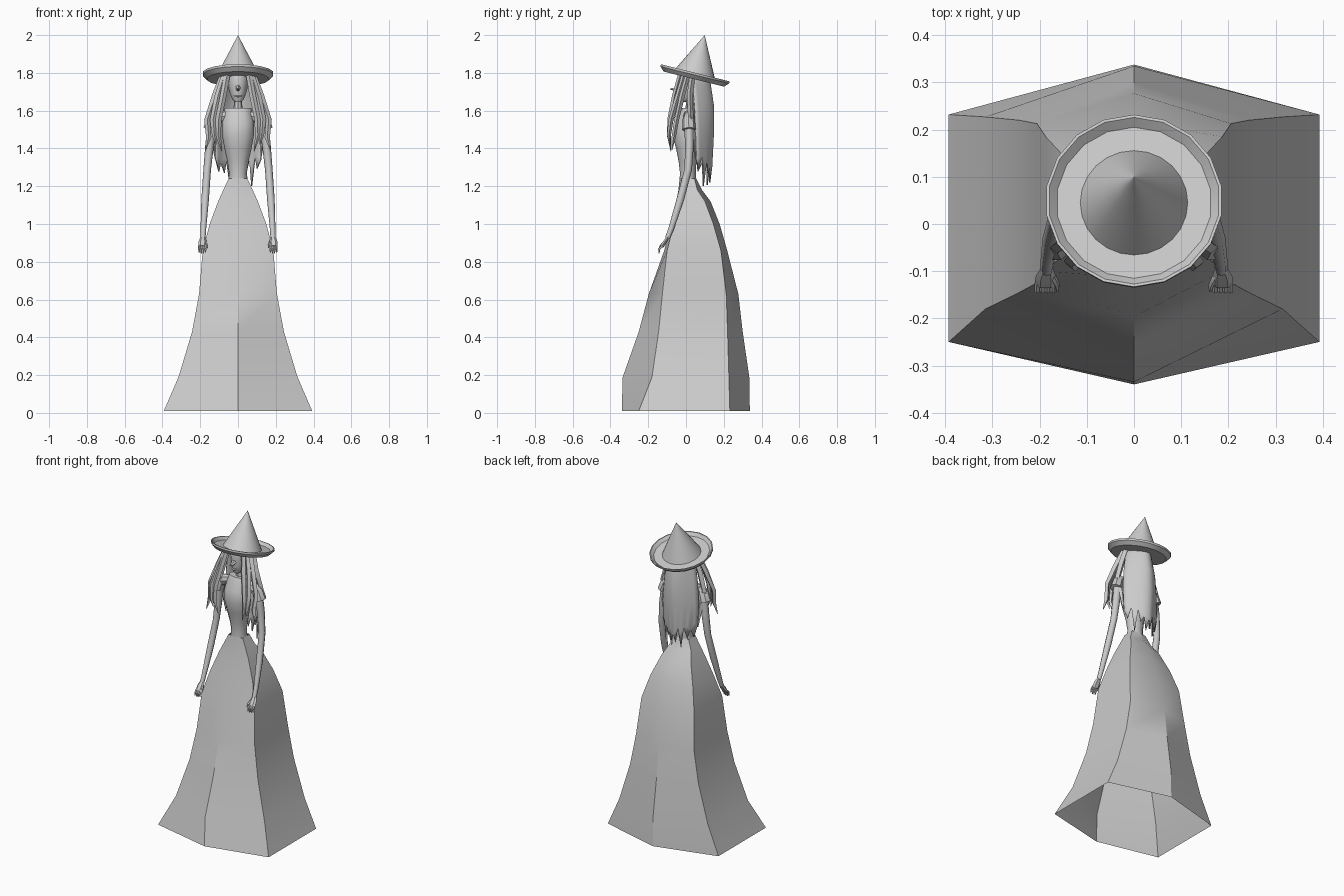
import bpy, bmesh, math
from mathutils import Vector, Matrix

grey = bpy.data.materials.new("grey")
grey.diffuse_color = (0.6, 0.6, 0.6, 1)


def finish(name, bm, angle=30):
    bmesh.ops.recalc_face_normals(bm, faces=bm.faces)
    me = bpy.data.meshes.new(name)
    bm.to_mesh(me)
    bm.free()
    ob = bpy.data.objects.new(name, me)
    bpy.context.collection.objects.link(ob)
    me.materials.append(grey)
    bpy.ops.object.select_all(action='DESELECT')
    ob.select_set(True)
    bpy.context.view_layer.objects.active = ob
    bpy.ops.object.shade_smooth_by_angle(angle=math.radians(angle))
    return ob


def loft(name, rings, caps=(True, True), angle=30):
    """Skin a list of equal-length closed rings."""
    bm = bmesh.new()
    rows = [[bm.verts.new(p) for p in r] for r in rings]
    n = len(rows[0])
    for a, b in zip(rows, rows[1:]):
        for i in range(n):
            j = (i + 1) % n
            bm.faces.new((a[i], a[j], b[j], b[i]))
    if caps[0]:
        bm.faces.new(rows[0])
    if caps[1]:
        bm.faces.new(rows[-1])
    return finish(name, bm, angle)


def ellipse(c, rx, ry, n):
    return [(c[0] + rx * math.sin(2 * math.pi * i / n),
             c[1] - ry * math.cos(2 * math.pi * i / n), c[2]) for i in range(n)]


def tube(name, path, radii, n=6, flat=1.0, angle=30):
    """Tapered tube along a path; flat squashes it across y."""
    pts = [Vector(p) for p in path]
    rings = []
    for k, p in enumerate(pts):
        t = (pts[min(k + 1, len(pts) - 1)] - pts[max(k - 1, 0)]).normalized()
        ref = Vector((0, 1, 0)) if abs(t.y) < 0.9 else Vector((0, 0, 1))
        u = ref.cross(t).normalized()
        v = t.cross(u)
        r = radii[k]
        rings.append([p + u * r * math.cos(2 * math.pi * i / n)
                      + v * r * flat * math.sin(2 * math.pi * i / n) for i in range(n)])
    return loft(name, rings, angle=angle)


# Six-panelled open skirt: z, half width, front middle, front corner, back corner, back middle
skirt = [(0.01, 0.393, -0.34, -0.25, 0.232, 0.338),
         (0.19, 0.315, -0.335, -0.18, 0.227, 0.335),
         (0.43, 0.243, -0.25, -0.145, 0.22, 0.30),
         (0.63, 0.206, -0.197, -0.125, 0.213, 0.277),
         (0.86, 0.187, -0.115, -0.10, 0.185, 0.218),
         (1.00, 0.150, -0.08, -0.065, 0.145, 0.178),
         (1.12, 0.105, -0.052, -0.042, 0.10, 0.13),
         (1.18, 0.078, -0.04, -0.032, 0.06, 0.085),
         (1.24, 0.050, -0.034, -0.024, 0.045, 0.055)]
loft("skirt", [[(0, f, z), (w, fc, z), (w, bc, z), (0, b, z), (-w, bc, z), (-w, fc, z)]
               for z, w, f, fc, bc, b in skirt], caps=(False, False), angle=28)

# Fitted bodice: z, centre y, half width, half depth
bodice = [(1.22, 0.01, 0.052, 0.045), (1.27, 0.01, 0.047, 0.042), (1.33, 0.008, 0.056, 0.047),
          (1.40, 0.002, 0.072, 0.055), (1.47, -0.005, 0.084, 0.066), (1.54, 0.0, 0.084, 0.06),
          (1.615, 0.015, 0.070, 0.035)]
loft("bodice", [ellipse((0, y, z), rx, ry, 12) for z, y, rx, ry in bodice], angle=40)

# Neck and head
loft("neck", [ellipse((0, 0.02, 1.59), 0.024, 0.024, 8),
              ellipse((0, 0.025, 1.69), 0.020, 0.022, 8)])
head = [(1.645, -0.012, 0.016, 0.016), (1.66, -0.003, 0.030, 0.032), (1.69, 0.01, 0.042, 0.052),
        (1.73, 0.025, 0.053, 0.068), (1.77, 0.03, 0.058, 0.073), (1.80, 0.035, 0.055, 0.07)]
loft("head", [ellipse((0, y, z), rx, ry, 12) for z, y, rx, ry in head], angle=45)
tube("nose", [(0, -0.03, 1.725), (0, -0.06, 1.712), (0, -0.085, 1.715)], [0.016, 0.010, 0.002], 5)
tube("mouth", [(-0.02, -0.037, 1.678), (0, -0.043, 1.674), (0.02, -0.037, 1.678)],
     [0.002, 0.006, 0.002], 4)

# Tilted pointed hat with an upturned brim
tilt = Matrix.Translation((0, 0.045, 1.783)) @ Matrix.Rotation(math.radians(-14), 4, 'X')


def hat_part(name, profile, n):
    return loft(name, [[tilt @ Vector(p) for p in ellipse((0, 0, h), r, r, n)]
                       for r, h in profile], angle=35)


hat_part("hat_brim", [(0.10, -0.016), (0.165, -0.016), (0.187, 0.006), (0.188, 0.018),
                      (0.182, 0.018), (0.165, 0.0), (0.10, 0.0)], 18)
hat_part("hat_cone", [(0.115, -0.002), (0.094, 0.04), (0.066, 0.095), (0.035, 0.155),
                      (0.001, 0.222)], 24)

# Back hair: a creased curtain with a jagged hem; z, half width, side y, depth
curtain = [(1.80, 0.075, 0.03, 0.08), (1.74, 0.092, 0.035, 0.092), (1.62, 0.115, 0.045, 0.10),
           (1.50, 0.125, 0.05, 0.095), (1.40, 0.122, 0.055, 0.08)]
bm = bmesh.new()
cols = 17
rows = []
for z, w, y, d in curtain + [None]:
    row = []
    for i in range(cols):
        u = 2 * i / (cols - 1) - 1
        if z == 1.40:
            z_i = 1.36 - 0.05 * (1 - abs(u)) + 0.02 * math.sin(i * 2.3)
        else:
            z_i = z
        row.append(bm.verts.new((w * u, y + d * (1 - abs(u) ** 1.7), z_i)))
    rows.append(row)
    if z == 1.40:
        break
for a, b in zip(rows, rows[1:]):
    for i in range(cols - 1):
        bm.faces.new((a[i], a[i + 1], b[i + 1], b[i]))
for i in range(0, cols - 1, 2):            # pointed strand ends
    a, m, b = rows[-1][i:i + 3]
    c = m.co
    tip = bm.verts.new((c.x * 0.95, c.y - 0.008, c.z - 0.09 - 0.03 * math.sin(i * 1.7)))
    bm.faces.new((a, m, tip))
    bm.faces.new((m, b, tip))
hair = finish("back_hair", bm, 25)
solid = hair.modifiers.new("thickness", 'SOLIDIFY')
solid.thickness = 0.008
solid.offset = 0

# Front locks, right-hand paths with radii
locks = [([(0.058, -0.03, 1.79), (0.078, -0.06, 1.68), (0.102, -0.085, 1.56),
           (0.105, -0.09, 1.47), (0.085, -0.08, 1.385)], [0.016, 0.017, 0.016, 0.014, 0.002]),
         ([(0.072, -0.01, 1.79), (0.108, -0.045, 1.67), (0.132, -0.08, 1.55),
           (0.125, -0.09, 1.47), (0.115, -0.085, 1.42)], [0.016, 0.018, 0.017, 0.013, 0.002]),
         ([(0.080, 0.01, 1.79), (0.12, -0.02, 1.68), (0.163, -0.05, 1.55),
           (0.155, -0.065, 1.46), (0.172, -0.075, 1.39)], [0.016, 0.018, 0.016, 0.014, 0.002]),
         ([(0.082, 0.035, 1.79), (0.112, 0.02, 1.68), (0.145, 0.025, 1.57),
           (0.13, 0.04, 1.46), (0.12, 0.05, 1.34)], [0.018, 0.02, 0.018, 0.015, 0.002])]

for side, s in (("right", 1), ("left", -1)):
    def mir(path):
        return [(s * x, y, z) for x, y, z in path]

    for k, (path, radii) in enumerate(locks):
        tube(f"{side}_front_lock_{k + 1}", mir(path), radii, 4, 0.8)
    # Shoulder, sleeve and arm
    tube(f"{side}_shoulder", mir([(0.05, 0.015, 1.575), (0.10, 0.015, 1.565), (0.14, 0.015, 1.53)]),
         [0.03, 0.032, 0.022], 8)
    tube(f"{side}_sleeve", mir([(0.112, 0.012, 1.585), (0.132, 0.013, 1.55), (0.148, 0.015, 1.50)]),
         [0.02, 0.034, 0.037], 8)
    tube(f"{side}_arm", mir([(0.135, 0.015, 1.54), (0.15, 0.018, 1.42), (0.163, 0.012, 1.29),
                             (0.174, -0.03, 1.13), (0.183, -0.077, 0.98), (0.185, -0.098, 0.925)]),
         [0.025, 0.023, 0.020, 0.020, 0.015, 0.013], 8, angle=50)
    # Hand with four fingers and a thumb
    tube(f"{side}_palm", mir([(0.185, -0.095, 0.93), (0.187, -0.112, 0.905), (0.188, -0.128, 0.88)]),
         [0.014, 0.022, 0.022], 6, 0.5)
    for k in range(4):
        x = 0.172 + 0.011 * k
        drop = 0.004 * (k in (1, 2))
        tube(f"{side}_finger_{k + 1}", mir([(x, -0.125, 0.885), (x, -0.142, 0.868),
                                            (x, -0.143, 0.849 - drop)]), [0.006, 0.006, 0.003], 5)
    tube(f"{side}_thumb", mir([(0.172, -0.11, 0.905), (0.163, -0.13, 0.89), (0.162, -0.142, 0.873)]),
         [0.007, 0.006, 0.003], 5)
